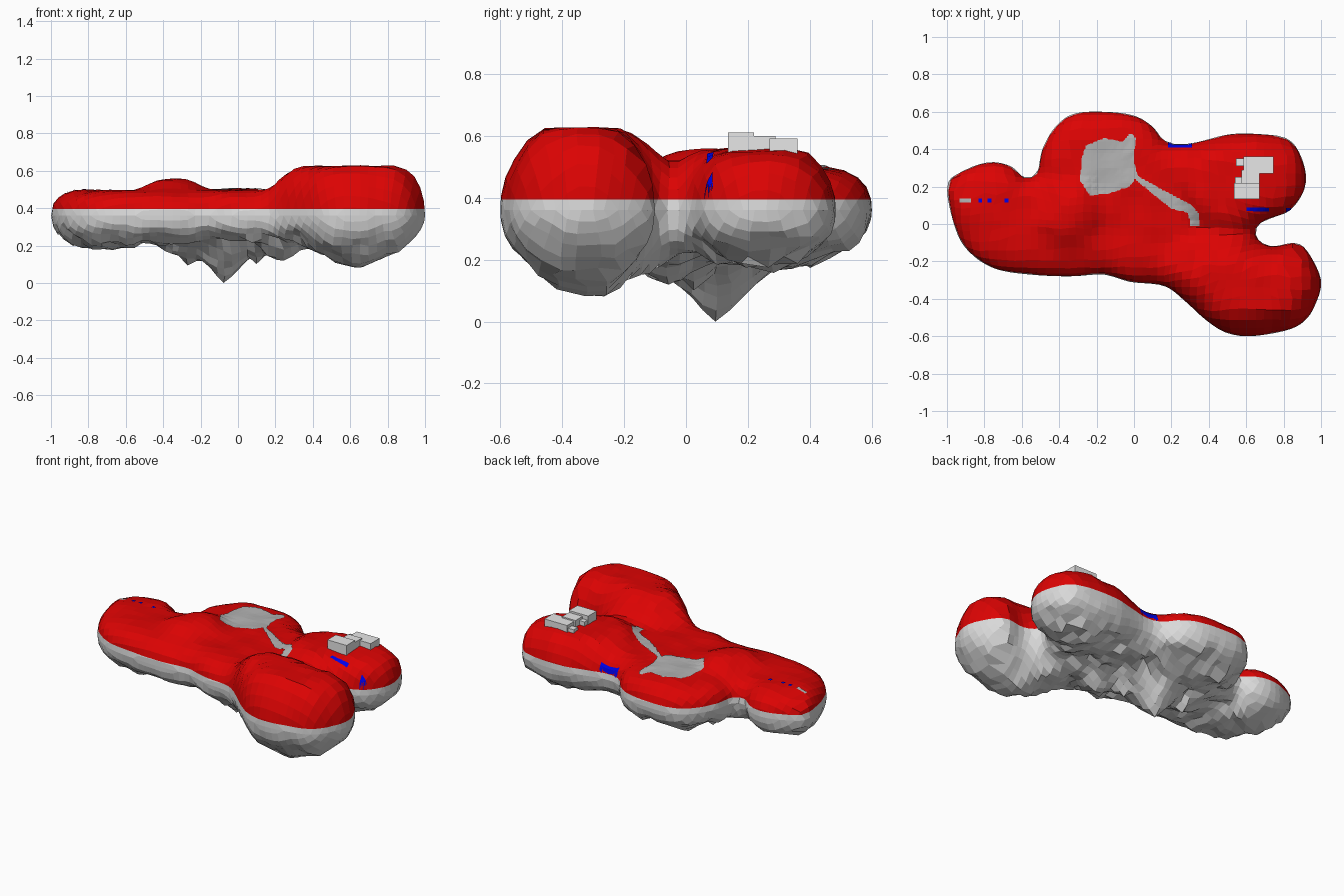
import bpy, bmesh, math
from mathutils import Vector, noise
from mathutils.bvhtree import BVHTree

cube = bpy.data.objects.get("Cube")
if cube:
    bpy.data.objects.remove(cube, do_unlink=True)


def material(name, r, g, b):
    m = bpy.data.materials.new(name)
    m.use_nodes = True
    m.diffuse_color = (r, g, b, 1)
    m.node_tree.nodes["Principled BSDF"].inputs["Base Color"].default_value = (r, g, b, 1)
    return m


RED = material("red ground", 0.72, 0.001, 0.001)
ROCK = material("pale rock", 0.7, 0.7, 0.7)
GREY = material("grey lake", 0.45, 0.45, 0.45)
BLUE = material("blue water", 0.0, 0.0, 0.85)
WALL = material("white walls", 0.8, 0.8, 0.8)


def add_object(name, bm, *mats):
    me = bpy.data.meshes.new(name)
    bm.to_mesh(me)
    bm.free()
    for m in mats:
        me.materials.append(m)
    ob = bpy.data.objects.new(name, me)
    bpy.context.scene.collection.objects.link(ob)


def smooth_loop(coords, steps=4):
    """Closed curve that passes through every point."""
    pts = [Vector(c) for c in coords]
    loop = []
    for k, b in enumerate(pts):
        a, c, d = pts[k - 1], pts[(k + 1) % len(pts)], pts[(k + 2) % len(pts)]
        for s in range(steps):
            t = s / steps
            loop.append(b + (c - a) * t / 2 + (2 * a - 5 * b + 4 * c - d) * t ** 2 / 2
                        + (3 * b - a - 3 * c + d) * t ** 3 / 2)
    return loop


def nearest_on_segment(p, a, b):
    t = (p - a).dot(b - a) / (b - a).length_squared
    return a + (b - a) * min(1, max(0, t))


def edges(poly):
    return zip(poly, poly[1:] + poly[:1])


def nearest_on_loop(p, poly):
    return min((nearest_on_segment(p, a, b) for a, b in edges(poly)),
               key=lambda q: (q - p).length)


def inside(p, poly):
    hit = False
    for a, b in edges(poly):
        if (a.y > p.y) != (b.y > p.y) and p.x < a.x + (p.y - a.y) * (b.x - a.x) / (b.y - a.y):
            hit = not hit
    return hit


# Shore outline of the island, clockwise from the left tip
SHORE = smooth_loop([
    (-1, .2), (-.92, .28), (-.78, .33), (-.66, .31), (-.59, .25), (-.52, .27), (-.49, .4),
    (-.42, .52), (-.32, .59), (-.16, .6), (0, .58), (.1, .52), (.17, .44), (.3, .43),
    (.51, .48), (.68, .48), (.81, .46), (.88, .39), (.92, .26), (.9, .16), (.83, .07),
    (.73, .03), (.66, -.01), (.66, -.08), (.74, -.12), (.86, -.1), (.93, -.15), (1, -.3),
    (.97, -.43), (.91, -.52), (.81, -.57), (.62, -.6), (.49, -.58), (.38, -.51), (.27, -.41),
    (.16, -.33), (-.02, -.31), (-.16, -.27), (-.34, -.28), (-.56, -.27), (-.74, -.24),
    (-.87, -.16), (-.95, -.04)])
RIM, LINE, STEP = 0.36, 0.395, 0.04


def rise(p, a, b, near, far):
    """One close to the segment a-b, falling smoothly to zero."""
    d = (p - nearest_on_segment(p, Vector(a), Vector(b))).length
    t = min(1, max(0, (far - d) / (far - near)))
    return t * t * (3 - 2 * t)


def ground_height(p):
    plateau = max(0.13 * rise(p, (0.43, -0.35), (0.8, -0.33), 0.12, 0.34),
                  0.06 * rise(p, (0.5, 0.22), (0.8, 0.22), 0.16, 0.3),
                  0.06 * rise(p, (-0.36, 0.02), (-0.33, 0.08), 0.03, 0.2))
    return 0.497 + plateau + 0.012 * noise.noise(Vector((p.x * 7, p.y * 7, 0)))


# Hanging rock points: x, y, reach, depth
SPIKES = [(-0.07, 0.1, 0.22, 0.215), (0.65, -0.3, 0.34, 0.155), (-0.27, 0.1, 0.15, 0.12),
          (0.23, -0.06, 0.17, 0.11), (0.09, 0.02, 0.15, 0.11), (-0.72, 0.05, 0.3, 0.04),
          (0.63, 0.25, 0.25, 0.05), (-0.17, 0.3, 0.2, 0.06), (0.48, -0.35, 0.13, 0.08)]


def under_height(p):
    drop = max(h * max(0, 1 - (p - Vector((x, y))).length / r) for x, y, r, h in SPIKES)
    rough = 0.05 * noise.noise(Vector((p.x * 11, p.y * 11, 3)))
    return max(0, 0.215 - drop + rough * max(0, 1 - drop * 5))


def add_shell(bm, height, width, fullness, jitter):
    """A rounded skin over the outline, evenly spaced along its curved edge."""
    grid, solid = {}, set()
    for i in range(55):
        for j in range(33):
            p = Vector((-1.07 + i * STEP, -0.66 + j * STEP))
            q = nearest_on_loop(p, SHORE)
            d = (p - q).length
            is_in = inside(p, SHORE)
            if not is_in and d > STEP * 1.5:
                continue
            if is_in and d > STEP * 0.3:
                solid.add((i, j))
                angle = min(1, d / width) * math.pi / 2
                if d < width:
                    p = q + (p - q) / d * width * (1 - math.cos(angle) ** fullness)
                z = RIM + (height(p) - RIM) * math.sin(angle) ** fullness
                shift = noise.noise_vector(Vector((p.x * 13, p.y * 13, 5)))
                p = p + shift.xy * jitter * math.sin(angle)
            else:
                p, z = q, RIM
            grid[i, j] = bm.verts.new((p.x, p.y, z))
    for i, j in grid:
        keys = [(i, j), (i + 1, j), (i + 1, j + 1), (i, j + 1)]
        if all(k in grid for k in keys) and any(k in solid for k in keys):
            bm.faces.new([grid[k] for k in keys])


# Island body: ground skin above, rock skin below, joined at the rim
bm = bmesh.new()
add_shell(bm, ground_height, 0.2, 0.75, 0.01)
add_shell(bm, under_height, 0.24, 0.82, 0.018)
bmesh.ops.remove_doubles(bm, verts=bm.verts, dist=0.002)
bmesh.ops.delete(bm, geom=[v for v in bm.verts if not v.link_faces], context="VERTS")
bmesh.ops.bisect_plane(bm, geom=bm.verts[:] + bm.edges[:] + bm.faces[:], dist=0.001,
                       plane_co=(0, 0, LINE), plane_no=(0, 0, 1))
bmesh.ops.recalc_face_normals(bm, faces=bm.faces)
for f in bm.faces:
    f.material_index = 0 if f.calc_center_median().z > LINE else 1
surface = BVHTree.FromBMesh(bm)
add_object("island", bm, RED, ROCK)


def drape(name, coords, mat, cell=0.01):
    """Thin patch that follows the ground inside a polygon, trimmed to its edge."""
    poly = [Vector(c) for c in coords]
    patch, verts = bmesh.new(), {}
    x0, x1 = min(p.x for p in poly), max(p.x for p in poly)
    y0, y1 = min(p.y for p in poly), max(p.y for p in poly)

    def corner(i, j):
        if (i, j) not in verts:
            p = Vector((x0 + i * cell, y0 + j * cell))
            if not inside(p, poly):
                p = nearest_on_loop(p, poly)
            hit, normal = surface.ray_cast(Vector((p.x, p.y, 2)), Vector((0, 0, -1)))[:2]
            on_ground = hit is not None and hit.z > LINE - 0.01
            verts[i, j] = patch.verts.new(hit + normal * 0.005) if on_ground else None
        return verts[i, j]

    for i in range(math.ceil((x1 - x0) / cell)):
        for j in range(math.ceil((y1 - y0) / cell)):
            if inside(Vector((x0 + (i + 0.5) * cell, y0 + (j + 0.5) * cell)), poly):
                c = [corner(i, j), corner(i + 1, j), corner(i + 1, j + 1), corner(i, j + 1)]
                if None not in c:
                    patch.faces.new(c)
    add_object(name, patch, mat)


def strip(x0, y0, x1, y1):
    return [(x0, y0), (x1, y0), (x1, y1), (x0, y1)]


# Lake and the stream leaving it
drape("lake", [(-.26, .42), (-.16, .46), (-.06, .44), (-.02, .49), (.01, .46), (0, .34),
               (.02, .26), (-.02, .2), (-.14, .16), (-.24, .15), (-.29, .23), (-.28, .35)], GREY)
drape("stream", [(0, .27), (.16, .18), (.3, .11), (.35, .06), (.35, -.01), (.3, -.01),
                 (.29, .06), (.2, .08), (.11, .15), (0, .24)], GREY)

# Small pools on the left lobe and waterfalls on the edges
drape("dry_pool", strip(-0.93, 0.115, -0.87, 0.135), GREY)
for n, x in enumerate((-0.82, -0.77, -0.68)):
    drape(f"pool_{n}", strip(x - 0.012, 0.115, x + 0.012, 0.135), BLUE)
drape("east_brook", strip(0.6, 0.07, 0.72, 0.09), BLUE)
drape("east_fall", strip(0.81, 0.06, 0.84, 0.09), BLUE, 0.005)
drape("north_brook", strip(0.2, 0.405, 0.31, 0.425), BLUE, 0.005)
drape("north_fall", strip(0.18, 0.405, 0.21, 0.445), BLUE, 0.005)

# House made of joined flat-roofed blocks: x0, x1, y0, y1, roof height
BLOCKS = [("house_hall", 0.535, 0.67, 0.135, 0.22, 0.612),
          ("house_middle", 0.575, 0.67, 0.21, 0.29, 0.6),
          ("house_wing", 0.585, 0.745, 0.27, 0.36, 0.592),
          ("house_porch", 0.545, 0.59, 0.31, 0.35, 0.572),
          ("house_step", 0.54, 0.58, 0.22, 0.25, 0.585)]
for name, x0, x1, y0, y1, top in BLOCKS:
    bm = bmesh.new()
    bmesh.ops.create_cube(bm, size=1)
    bmesh.ops.scale(bm, verts=bm.verts, vec=(x1 - x0, y1 - y0, top - 0.53))
    bmesh.ops.translate(bm, verts=bm.verts, vec=((x0 + x1) / 2, (y0 + y1) / 2, (top + 0.53) / 2))
    add_object(name, bm, WALL)
